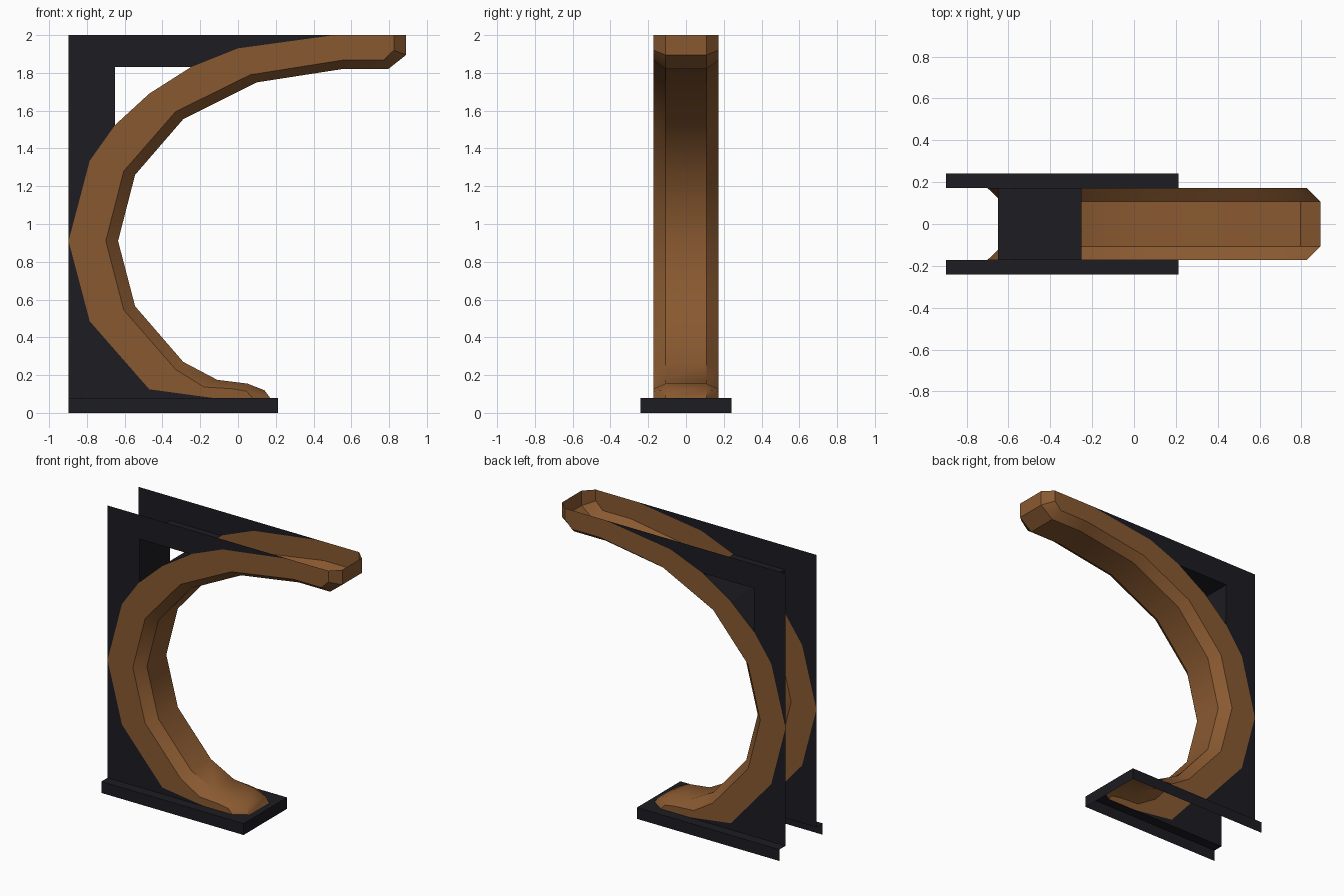
import bpy, bmesh, math

if "Cube" in bpy.data.objects:
    bpy.data.objects.remove(bpy.data.objects["Cube"])

W, C, B = 0.172, 0.108, 0.242      # half widths: side plates, chamfer, base

# Curves in (x, z): inner face, chamfer edge on the sides, outer edge
INNER = [(.17, .08), (.14, .12), (.05, .155), (-.11, .175), (-.29, .27), (-.545, .565),
         (-.635, .91), (-.545, 1.26), (-.29, 1.555), (.10, 1.75), (.55, 1.82),
         (.795, 1.82), (.89, 1.895), (.89, 2)]
EDGE = [(.075, .08), (.045, .115), (-.03, .128), (-.18, .137), (-.33, .23), (-.605, .545),
        (-.70, .91), (-.605, 1.28), (-.33, 1.595), (.065, 1.79), (.55, 1.867),
        (.77, 1.867), (.825, 1.92), (.825, 2)]
OUTER = [(-.14, .08), (-.47, .125), (-.785, .485), (-.897, .91), (-.785, 1.335),
         (-.65, 1.525), (-.47, 1.69), (-.25, 1.83), (0, 1.93), (.51, 2)]


def at(points, y):
    return [(x, y, z) for x, z in points]


def strip(a, b):
    return [[a[i], a[i + 1], b[i + 1], b[i]] for i in range(len(a) - 1)]


def build(name, faces, color):
    bm = bmesh.new()
    for f in faces:
        bm.faces.new([bm.verts.new(p) for p in f])
    bmesh.ops.remove_doubles(bm, verts=bm.verts, dist=0.0005)
    bmesh.ops.recalc_face_normals(bm, faces=bm.faces)
    me = bpy.data.meshes.new(name)
    bm.to_mesh(me)
    bm.free()
    ob = bpy.data.objects.new(name, me)
    bpy.context.collection.objects.link(ob)
    mat = bpy.data.materials.get(color[0]) or bpy.data.materials.new(color[0])
    mat.diffuse_color = color[1]
    mat.use_nodes = True
    mat.node_tree.nodes["Principled BSDF"].inputs["Base Color"].default_value = mat.diffuse_color
    me.materials.append(mat)
    return ob


WOOD = ("wood", (.25, .10, .03, 1))
METAL = ("dark_metal", (.012, .012, .016, 1))

# Curved wooden arm: an open shell with chamfered inner edges
faces = strip(at(INNER, -C), at(INNER, C))
for s in (-1, 1):
    faces += strip(at(INNER, s * C), at(EDGE, s * W))
    faces.append(at(EDGE + OUTER[::-1], s * W))
arm = build("curved_arm", faces, WOOD)
bpy.context.view_layer.objects.active = arm
arm.select_set(True)
bpy.ops.object.shade_smooth_by_angle(angle=math.radians(35))

# Side plates filling the space outside the arm
L = -.897
for s, side in ((-1, "front"), (1, "back")):
    lower = [(L, .08)] + OUTER[:4]
    upper = OUTER[3:6] + [(-.65, 1.83)] + OUTER[7:] + [(L, 2)]
    build(side + "_side_plate", [at(lower, s * W), at(upper, s * W)], METAL)

# Lining of the triangular opening through the plates
hole = [OUTER[5], (-.65, 1.83), OUTER[7], OUTER[6], OUTER[5]]
build("opening_lining", strip(at(hole, -W), at(hole, W)), METAL)

# Base rim: flange around the foot with a skirt, open below and at the rear
R, H = .213, .08
rim_in = [(L, -W, H), (.075, -W, H), (.17, -C, H), (.17, C, H), (.075, W, H), (L, W, H)]
rim_out = [(L, -B, H), (.075, -B, H), (R, -B, H), (R, B, H), (.075, B, H), (L, B, H)]
floor = [(x, y, 0) for x, y, z in rim_out]
build("base_rim", strip(rim_in, rim_out) + strip(rim_out, floor), METAL)
